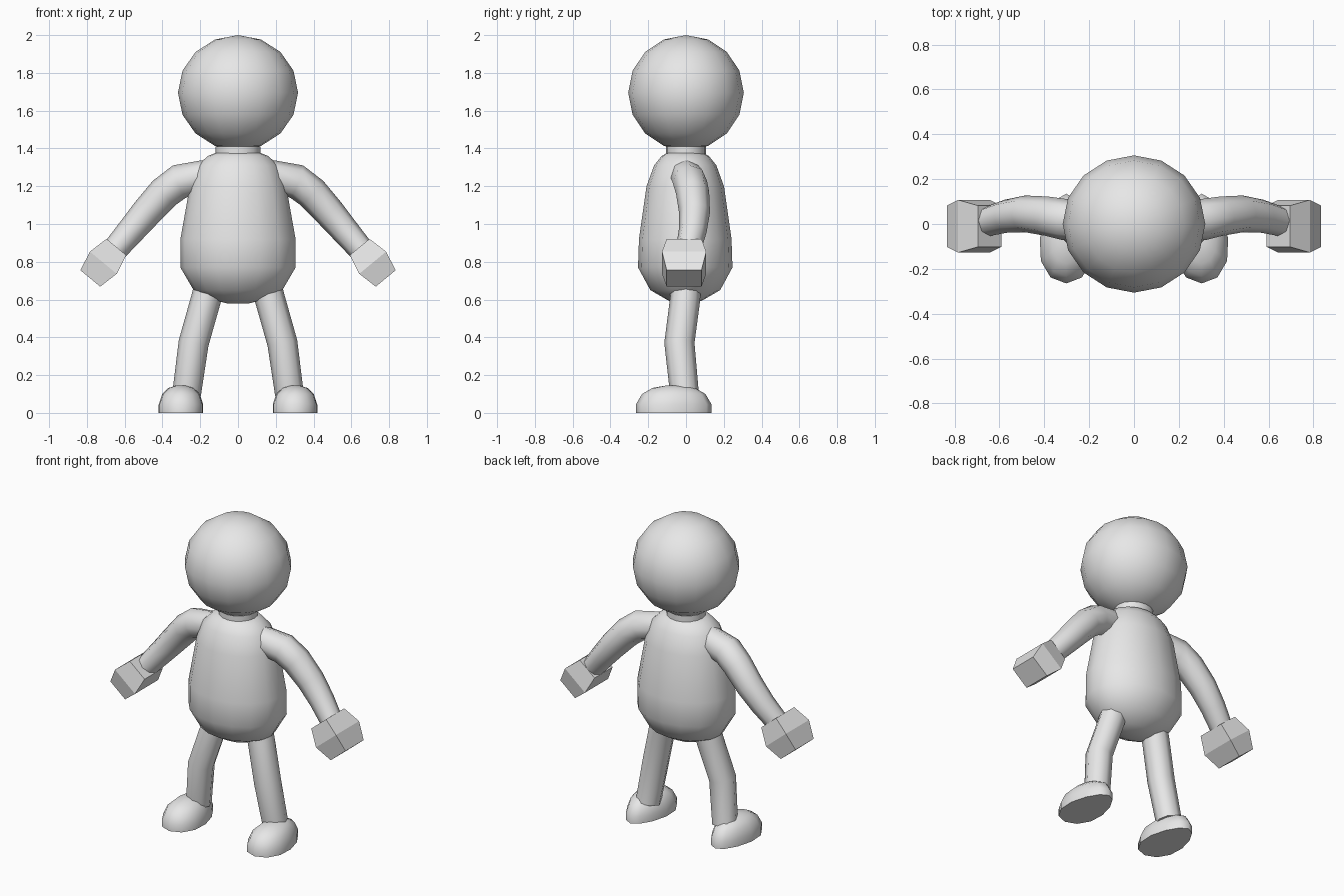
import bpy, bmesh, math
from mathutils import Vector

if "Cube" in bpy.data.objects:
    bpy.data.objects.remove(bpy.data.objects["Cube"])

grey = bpy.data.materials.new("light grey")
grey.diffuse_color = (0.8, 0.8, 0.8, 1)
grey.use_nodes = True
grey.node_tree.nodes["Principled BSDF"].inputs["Base Color"].default_value = grey.diffuse_color


def finish(name, bm, smooth_angle=None):
    """Turn a bmesh into an object, smooth below the given angle."""
    bmesh.ops.recalc_face_normals(bm, faces=bm.faces[:])
    mesh = bpy.data.meshes.new(name)
    bm.to_mesh(mesh)
    bm.free()
    mesh.materials.append(grey)
    if smooth_angle:
        mesh.shade_smooth()
        mesh.set_sharp_from_angle(angle=math.radians(smooth_angle))
    obj = bpy.data.objects.new(name, mesh)
    bpy.context.collection.objects.link(obj)
    return obj


def loft(name, rings, smooth_angle=None):
    """Skin a list of equal-sized rings and cap both ends."""
    bm = bmesh.new()
    loops = [[bm.verts.new(p) for p in ring] for ring in rings]
    n = len(loops[0])
    for a, b in zip(loops, loops[1:]):
        for i in range(n):
            j = (i + 1) % n
            bm.faces.new((a[i], a[j], b[j], b[i]))
    bm.faces.new(loops[0])
    bm.faces.new(loops[-1])
    return finish(name, bm, smooth_angle)


def oval(cx, cy, z, rx, ry, n=16):
    angles = [2 * math.pi * i / n for i in range(n)]
    return [Vector((cx + rx * math.cos(a), cy + ry * math.sin(a), z)) for a in angles]


def limb(name, side, path, n=8):
    """Round tube through (x, y, z, radius) points, mirrored by side."""
    pts = [Vector((side * x, y, z)) for x, y, z, r in path]
    rings = []
    for i, c in enumerate(pts):
        t = (pts[min(i + 1, len(pts) - 1)] - pts[max(i - 1, 0)]).normalized()
        u = Vector((0, 1, 0))
        u = (u - t * u.dot(t)).normalized()
        v = t.cross(u)
        r = path[i][3]
        rings.append([c + r * (u * math.cos(a) + v * math.sin(a))
                      for a in (2 * math.pi * k / n for k in range(n))])
    return loft(name, rings, 60)


# Head
bm = bmesh.new()
bmesh.ops.create_uvsphere(bm, u_segments=16, v_segments=8, radius=1)
for v in bm.verts:
    v.co = Vector((v.co.x * 0.318, v.co.y * 0.306, v.co.z * 0.305 + 1.695))
finish("head", bm, 60)

# Neck
loft("neck", [oval(0, 0, z, 0.118, 0.105) for z in (1.32, 1.41)], 40)

# Body
profile = [(0.58, 0.06, 0.04), (0.595, 0.12, 0.09), (0.65, 0.235, 0.185),
           (0.77, 0.305, 0.25), (0.92, 0.305, 0.245), (1.2, 0.255, 0.205),
           (1.31, 0.215, 0.165), (1.36, 0.16, 0.125), (1.38, 0.11, 0.09)]
loft("body", [oval(0, -0.004, z, rx, ry) for z, rx, ry in profile], 70)

for side, label in ((-1, "right"), (1, "left")):
    # Arm
    limb(label + "_arm", side, [(0.17, 0.0, 1.255, 0.085), (0.31, 0.02, 1.225, 0.092),
                                (0.39, 0.035, 1.165, 0.088), (0.485, 0.045, 1.06, 0.082),
                                (0.57, 0.035, 0.96, 0.074), (0.66, 0.01, 0.855, 0.066)])

    # Hand: faceted block along the forearm, widest in the middle
    along = Vector((side * 0.64, 0, -0.77))
    across = Vector((side * 0.77, 0, 0.64))
    centre = Vector((side * 0.713, -0.01, 0.795))
    rings = []
    for d, w, h in ((-0.108, 0.068, 0.092), (0.0, 0.092, 0.117), (0.108, 0.068, 0.092)):
        rings.append([centre + along * d + across * (w * a) + Vector((0, h * b, 0))
                      for a, b in ((-1, -1), (1, -1), (1, 1), (-1, 1))])
    loft(label + "_hand", rings)

    # Leg
    limb(label + "_leg", side, [(0.145, 0.0, 0.70, 0.08), (0.17, -0.005, 0.60, 0.08),
                                (0.235, -0.035, 0.37, 0.08), (0.272, -0.008, 0.10, 0.076)])

    # Foot: flat-soled dome with a narrower heel
    rings = []
    for z, s in ((0, 1), (0.045, 1), (0.1, 0.84), (0.132, 0.56), (0.145, 0.2)):
        ring = oval(0, 0, z, 0.128 * s, 0.2 * s, 12)
        for p in ring:
            p.x = side * 0.302 + p.x * (0.92 - 1.0 * p.y)
            p.y -= 0.065
        rings.append(ring)
    loft(label + "_foot", rings, 65)
